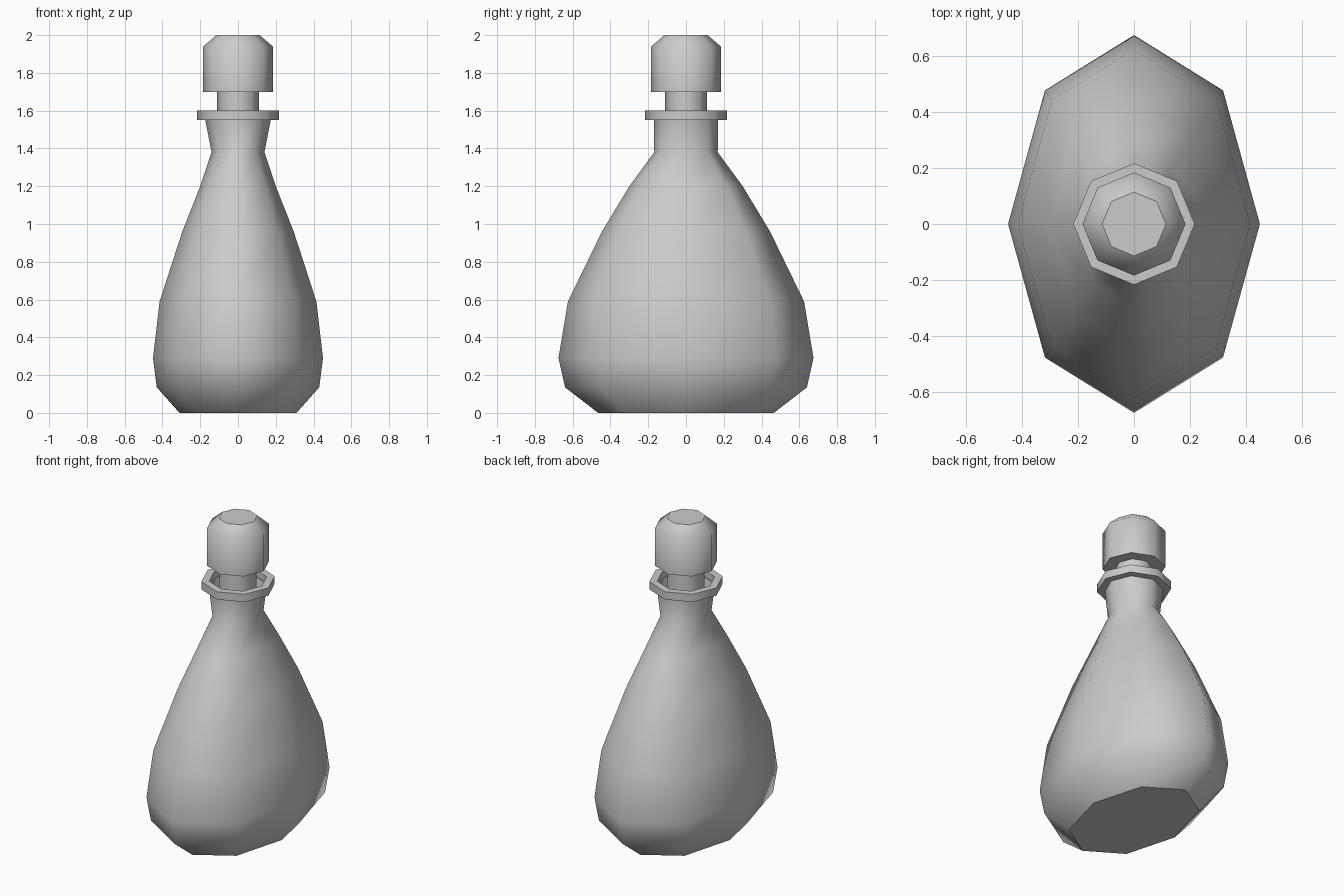
import bpy
import bmesh
from math import cos, sin, tau

cube = bpy.data.objects.get("Cube")
if cube:
    bpy.data.objects.remove(cube)

SIDES = 8

grey = bpy.data.materials.new("plain_grey")
grey.use_nodes = True
grey.diffuse_color = (0.6, 0.6, 0.6, 1)
grey.node_tree.nodes["Principled BSDF"].inputs["Base Color"].default_value = (0.6, 0.6, 0.6, 1)


def lathe(name, profile, sharp=(), caps=True, closed=False):
    """Eight-sided loft through (x radius, y radius, z) rings; sharp lists hard rings."""
    bm = bmesh.new()
    rings = [[bm.verts.new((rx * cos(tau * i / SIDES), ry * sin(tau * i / SIDES), z))
              for i in range(SIDES)] for rx, ry, z in profile]
    pairs = list(zip(rings, rings[1:]))
    if closed:
        pairs.append((rings[-1], rings[0]))
    for low, high in pairs:
        for i in range(SIDES):
            j = (i + 1) % SIDES
            bm.faces.new((low[i], low[j], high[j], high[i]))
    if caps:
        bm.faces.new(rings[0][::-1])
        bm.faces.new(rings[-1])
    for face in bm.faces:
        face.smooth = True
    for k in sharp:
        for i in range(SIDES):
            bm.edges.get((rings[k][i], rings[k][(i + 1) % SIDES])).smooth = False
    bmesh.ops.recalc_face_normals(bm, faces=bm.faces)
    mesh = bpy.data.meshes.new(name)
    bm.to_mesh(mesh)
    bm.free()
    mesh.materials.append(grey)
    obj = bpy.data.objects.new(name, mesh)
    bpy.context.collection.objects.link(obj)
    return obj


# Flattened bottle body, rising to the neck and folding down into the mouth
lathe("bottle_body", [
    (0.31, 0.465, 0), (0.43, 0.64, 0.135), (0.45, 0.675, 0.29),
    (0.415, 0.625, 0.59), (0.295, 0.445, 0.96), (0.2, 0.3, 1.2),
    (0.14, 0.168, 1.38), (0.175, 0.17, 1.56), (0.165, 0.16, 1.56),
    (0.125, 0.14, 1.4)], sharp=(0, 7, 8, 9))

# Lip ring around the mouth
lathe("bottle_lip", [(0.17, 0.17, 1.55), (0.217, 0.217, 1.55),
                     (0.217, 0.217, 1.6), (0.17, 0.17, 1.6)],
      sharp=range(4), caps=False, closed=True)

# Stopper: stem in the neck and a chamfered knob
lathe("stopper_stem", [(0.11, 0.11, 1.39), (0.11, 0.11, 1.7)], sharp=(0, 1))
lathe("stopper_knob", [(0.184, 0.184, 1.7), (0.184, 0.184, 1.94),
                       (0.114, 0.114, 2.0)], sharp=(0, 2))
